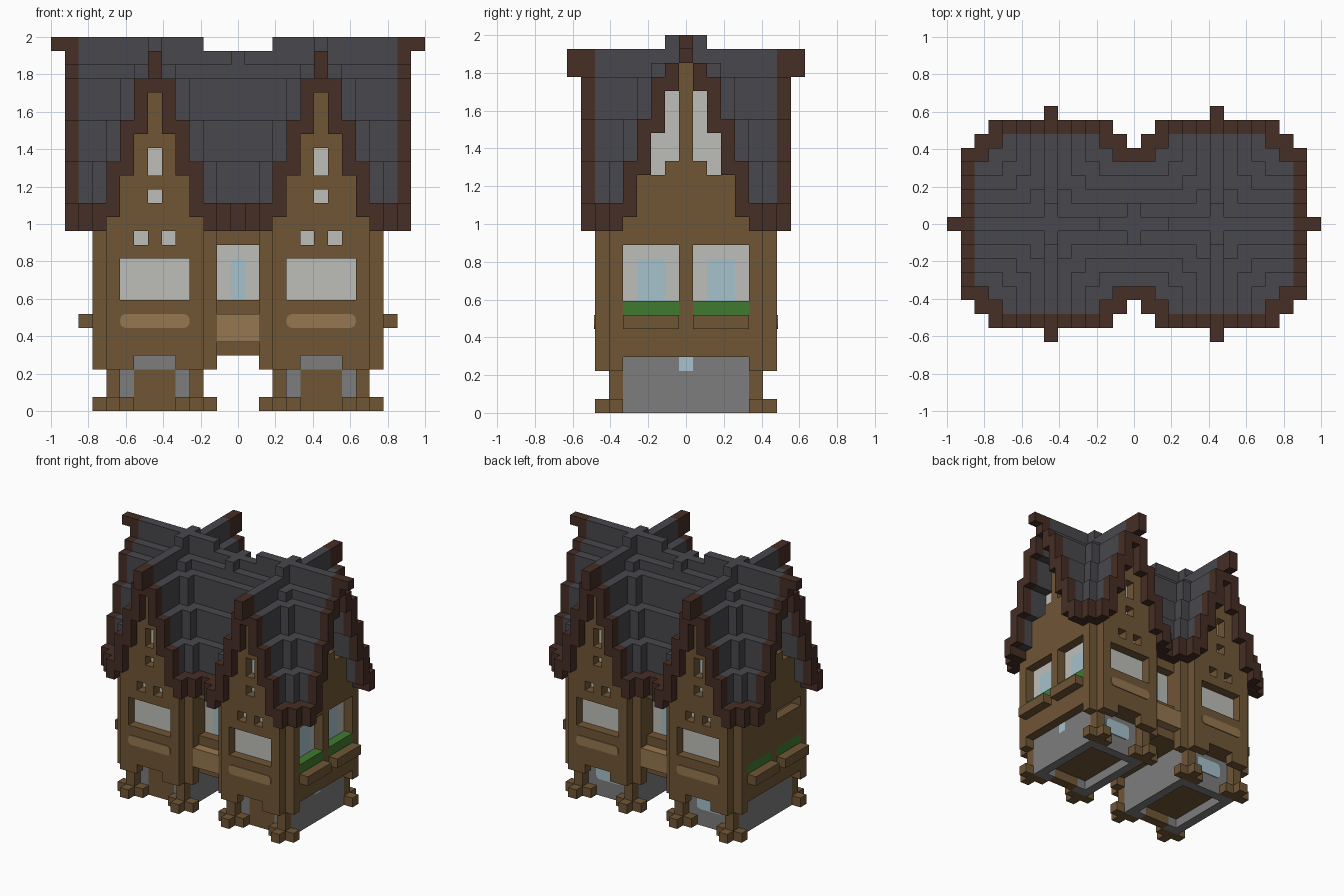
import bpy, bmesh
from mathutils import Vector

if "Cube" in bpy.data.objects:
    bpy.data.objects.remove(bpy.data.objects["Cube"])

V = 2 / 27           # block size
SIDES = (-1, 1)


def linear(c):
    c /= 255
    return c / 12.92 if c <= 0.04045 else ((c + 0.055) / 1.055) ** 2.4


def material(name, *rgb):
    m = bpy.data.materials.new(name)
    col = [linear(c) for c in rgb] + [1]
    m.use_nodes = True
    m.diffuse_color = col
    m.node_tree.nodes["Principled BSDF"].inputs["Base Color"].default_value = col
    return m


MATS = {
    "slate": material("slate", 72, 72, 77),
    "trim": material("dark trim", 70, 46, 37),
    "wood": material("wood", 112, 86, 54),
    "tan": material("tan wood", 150, 119, 80),
    "stone": material("stone", 125, 125, 125),
    "plaster": material("pale plaster", 190, 190, 186),
    "green": material("leaf green", 62, 122, 48),
    "blue": material("pale blue glass", 166, 194, 204),
}

# Block grid: (x, y, z) -> (part, colour), centred on x = 0 and y = 0
grid = {}


def span(v):
    return range(v, v + 1) if isinstance(v, int) else range(v[0], v[1] + 1)


def fill(part, mat, xs, ys, zs):
    for x in span(xs):
        for y in span(ys):
            for z in span(zs):
                grid[x, y, z] = (part, mat)


def carve(xs, ys, zs):
    for x in span(xs):
        for y in span(ys):
            for z in span(zs):
                grid.pop((x, y, z), None)


# Stepped roof profiles, from ridge to eave
TOP_LONG, LOW_LONG = (27, 25, 24, 21, 18, 15), (25, 23, 20, 17, 14, 13)
TOP_CROSS, LOW_CROSS = (26, 24, 21, 18, 15), (23, 20, 17, 14, 13)


def roof_column(x, y):
    """Top and underside of the roof over one column, or None."""
    ax, a = abs(x), abs(y)
    d = abs(ax - 6)
    found = []
    if a <= 5 and ax <= 12:
        top = 26 if a == 0 and ax <= 2 else TOP_LONG[a]
        found.append((top, LOW_LONG[a]))
    if d <= 4 and a <= 7:
        found.append((TOP_CROSS[d], LOW_CROSS[d]))
    if a == d + 1 and d <= 5:                       # valley blocks
        found.append((TOP_LONG[d], LOW_LONG[d]))
    if x == 0 and a == 1:                           # ridge ornament
        found.append((26, 23))
    if found:
        return max(f[0] for f in found), max(f[1] for f in found)


# Walls, interior and roof, column by column
for x in range(-12, 13):
    for y in range(-7, 8):
        col = roof_column(x, y)
        if not col:
            continue
        top, low = col
        ax, a = abs(x), abs(y)
        d = abs(ax - 6)
        edge = top == 15 or ax == 12 or a == 7
        fill("roof_trim" if edge else "roof", "trim" if edge else "slate",
             x, y, (low, top - 1))
        if a == 6 and d <= 3:
            fill("gable_walls", "wood", x, y, (3, low - 1))
        elif d == 4 and a <= 5 and (ax == 10 or a >= 4):
            fill("side_walls", "wood", x, y, (3 if a == 5 else 4, low - 1))
        elif ax <= 1 and a == 4:
            fill("bridge_walls", "wood", x, y, (4, low - 1))
        elif (d <= 3 and a <= 5) or (ax <= 2 and a <= 3):
            fill("floor", "wood", x, y, 4)
            fill("interior", "plaster", x, y, (5, low - 1))

# Projecting ridge ends
for s in SIDES:
    fill("roof_trim", "trim", 13 * s, 0, 26)
    for t in SIDES:
        fill("roof_trim", "trim", 6 * s, 8 * t, (24, 25))

for s in SIDES:
    c = 6 * s
    # Stone ground floor with a recessed wooden floor
    fill("stone_base", "stone", (c - 3, c + 3), (-4, 4), (0, 3))
    carve((c - 2, c + 2), (-3, 3), 0)
    fill("floor", "wood", (c - 2, c + 2), (-3, 3), 1)
    fill("front_doors", "wood", (c - 1, c + 1), -4, (0, 2))
    for t in SIDES:
        # Corner posts on cross-shaped feet
        for u in SIDES:
            px = c + 3 * u
            fill("corner_posts", "wood", px, 5 * t, (0, 3))
            fill("post_feet", "wood", (px - 1, px + 1), 5 * t, 0)
            fill("post_feet", "wood", px, 6 * t, 0)
        # Openings in each gable wall
        carve((c - 1, c + 1), 6 * t, 3)
        carve((c - 2, c + 2), 6 * t, (8, 10))
        for u in SIDES:
            carve(c + u, 6 * t, 12)
        carve(c, 6 * t, 15)
        carve(c, 6 * t, (17, 18))
        # Side planters and upper side windows
        ys = (1, 4) if t > 0 else (-4, -1)
        fill("side_planters", "wood", 11 * s, ys, 6)
        fill("planter_leaves", "green", 10 * s, ys, 7)
        carve(10 * s, t, (18, 22))
        carve(10 * s, 2 * t, (17, 19))

# Glazed windows on one side, shuttered wall with a slot on the other
for t in SIDES:
    carve(10, (1, 4) if t > 0 else (-4, -1), (8, 11))
    fill("side_glass", "blue", 9, (2, 3) if t > 0 else (-3, -2), (8, 10))
carve(-10, (-4, -1), 11)
fill("slot_back", "tan", -9, (-4, -1), (10, 11))
fill("side_lamp", "blue", 9, 0, 3)

# Bridge between the towers: window and tan balcony on both faces
for t in SIDES:
    carve((-1, 1), 4 * t, (8, 11))
    fill("bridge_glass", "blue", 0, 3 * t, (8, 10))
    fill("balcony", "tan", (-1, 1), 5 * t, (5, 6))


def add_object(name, bm, mats):
    mesh = bpy.data.meshes.new(name)
    bm.to_mesh(mesh)
    bm.free()
    for m in mats:
        mesh.materials.append(MATS[m])
    ob = bpy.data.objects.new(name, mesh)
    bpy.context.collection.objects.link(ob)


# Turn every part's exposed block sides into a mesh
AXES = [Vector(v) for v in ((1, 0, 0), (0, 1, 0), (0, 0, 1))]
for part in sorted({p for p, m in grid.values()}):
    bm = bmesh.new()
    verts = {}
    mats = sorted({m for p, m in grid.values() if p == part})
    for cell, (p, m) in grid.items():
        if p != part:
            continue
        mid = Vector((cell[0], cell[1], cell[2] + 0.5))
        for i in range(3):
            for s in SIDES:
                n, u, w = AXES[i] * s, AXES[(i + 1) % 3] * s, AXES[(i + 2) % 3]
                if tuple(int(cell[k] + n[k]) for k in range(3)) in grid:
                    continue
                ring = []
                for a, b in ((-1, -1), (1, -1), (1, 1), (-1, 1)):
                    co = (mid + (n + u * a + w * b) / 2) * V
                    key = tuple(round(q, 4) for q in co)
                    if key not in verts:
                        verts[key] = bm.verts.new(co)
                    ring.append(verts[key])
                bm.faces.new(ring).material_index = mats.index(m)
    if bm.faces:
        bmesh.ops.dissolve_limit(bm, angle_limit=0.01, verts=bm.verts[:],
                                 edges=bm.edges[:], delimit={"MATERIAL"})
        add_object(part, bm, mats)
    else:
        bm.free()


def plate(name, mat, x, y, z, w, h):
    """Thin panel with rounded corners, facing front or back."""
    bm = bmesh.new()
    bmesh.ops.create_cube(bm, size=1)
    for v in bm.verts:
        v.co = Vector((x + v.co.x * w, y + v.co.y * 0.1, z + v.co.z * h)) * V
    corners = [e for e in bm.edges
               if abs((e.verts[0].co - e.verts[1].co).normalized().y) > 0.9]
    bmesh.ops.bevel(bm, geom=corners, offset=0.4 * V, segments=3,
                    profile=0.5, affect="EDGES")
    add_object(name, bm, [mat])


# Tan bands under the gable windows, arched glass at the back
for s in SIDES:
    for t in SIDES:
        plate("window_band", "tan", 6 * s, 6.54 * t, 6.5, 5, 1)
    plate("back_arch", "blue", 6 * s, 4.54, 2.6, 3, 1.6)
